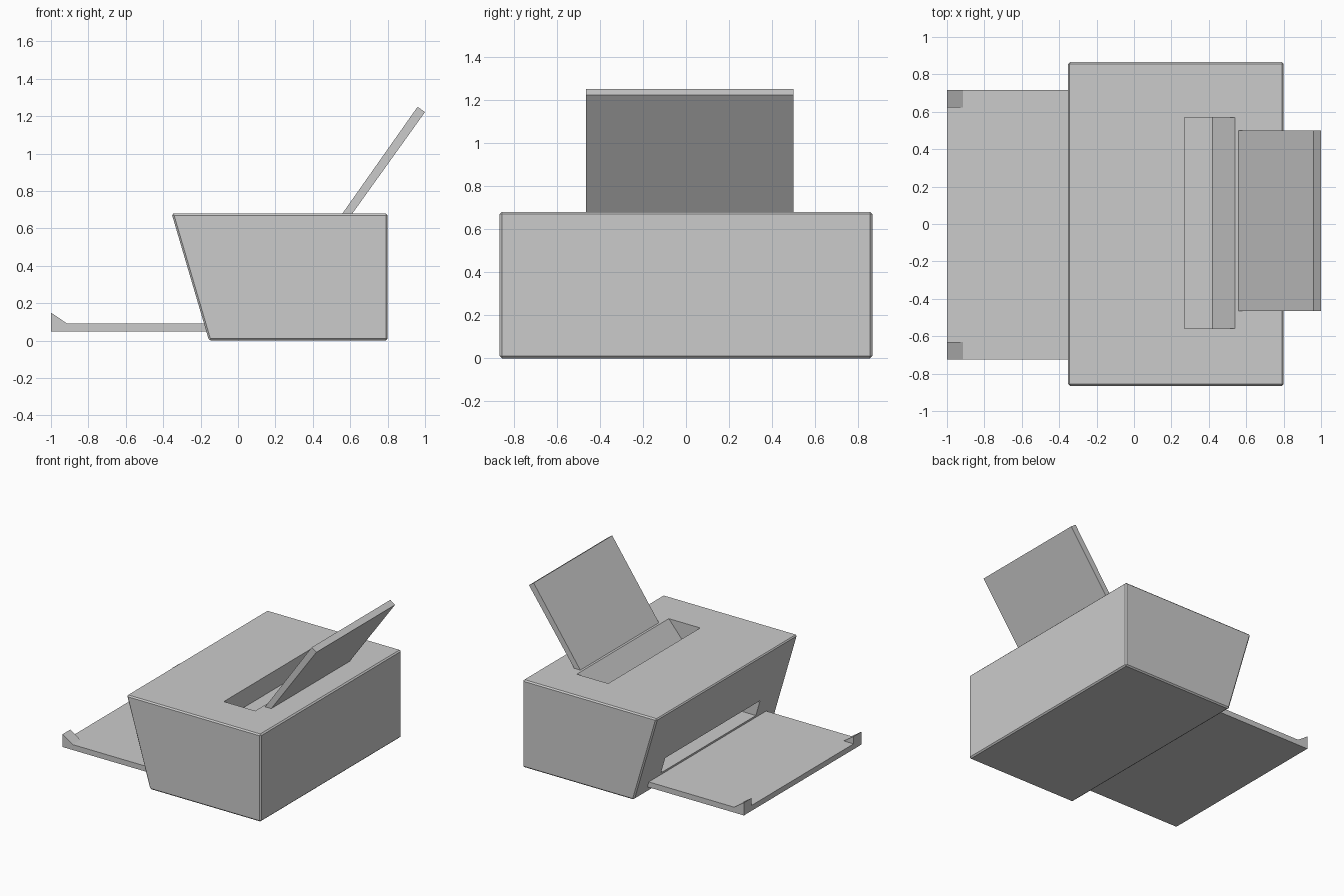
import bpy
import bmesh

cube = bpy.data.objects.get("Cube")
if cube:
    bpy.data.objects.remove(cube, do_unlink=True)

grey = bpy.data.materials.new("plain grey")
grey.use_nodes = True
colour = (0.6, 0.6, 0.6, 1)
grey.diffuse_color = colour
grey.node_tree.nodes["Principled BSDF"].inputs["Base Color"].default_value = colour


def extrude_profile(name, profile, y0, y1):
    """Extrude an (x, z) profile along y into a closed solid."""
    bm = bmesh.new()
    face = bm.faces.new([bm.verts.new((x, y0, z)) for x, z in profile])
    result = bmesh.ops.extrude_face_region(bm, geom=[face])
    moved = [v for v in result["geom"] if isinstance(v, bmesh.types.BMVert)]
    bmesh.ops.translate(bm, verts=moved, vec=(0, y1 - y0, 0))
    bmesh.ops.recalc_face_normals(bm, faces=bm.faces)
    mesh = bpy.data.meshes.new(name)
    bm.to_mesh(mesh)
    bm.free()
    mesh.materials.append(grey)
    obj = bpy.data.objects.new(name, mesh)
    bpy.context.collection.objects.link(obj)
    return obj


def apply_modifier(obj, mod):
    bpy.context.view_layer.objects.active = obj
    bpy.ops.object.modifier_apply(modifier=mod.name)


def cut(obj, cutter):
    mod = obj.modifiers.new("cut", "BOOLEAN")
    mod.operation = "DIFFERENCE"
    mod.solver = "EXACT"
    mod.object = cutter
    apply_modifier(obj, mod)
    bpy.data.objects.remove(cutter, do_unlink=True)


# Main housing with a leaning output face and softened edges
body = extrude_profile("body", [(-0.155, 0), (0.8, 0), (0.8, 0.68), (-0.355, 0.68)], -0.865, 0.865)
bevel = body.modifiers.new("bevel", "BEVEL")
bevel.width = 0.01
bevel.segments = 1
apply_modifier(body, bevel)

# Feed slot in the top, with a sloping rear wall
cut(body, extrude_profile("feed_slot_cutter",
    [(0.27, 0.54), (0.42, 0.54), (0.54, 0.68), (0.57, 0.715), (0.27, 0.715)], -0.56, 0.57))

# Output opening above the tray
cut(body, extrude_profile("output_cutter",
    [(-0.4, 0.11), (0.2, 0.11), (0.2, 0.235), (-0.4, 0.235)], -0.59, 0.575))

# Leaning paper support
extrude_profile("paper_support",
    [(0.555, 0.675), (0.608, 0.675), (1.0, 1.222), (0.96, 1.25)], -0.465, 0.5)

# Output tray and its two corner stops
extrude_profile("output_tray",
    [(-1.0, 0.05), (-0.15, 0.05), (-0.15, 0.092), (-1.0, 0.092)], -0.725, 0.717)
for name, y0 in (("right_stop", -0.725), ("left_stop", 0.622)):
    extrude_profile(name, [(-1.0, 0.09), (-0.912, 0.09), (-1.0, 0.15)], y0, y0 + 0.095)
